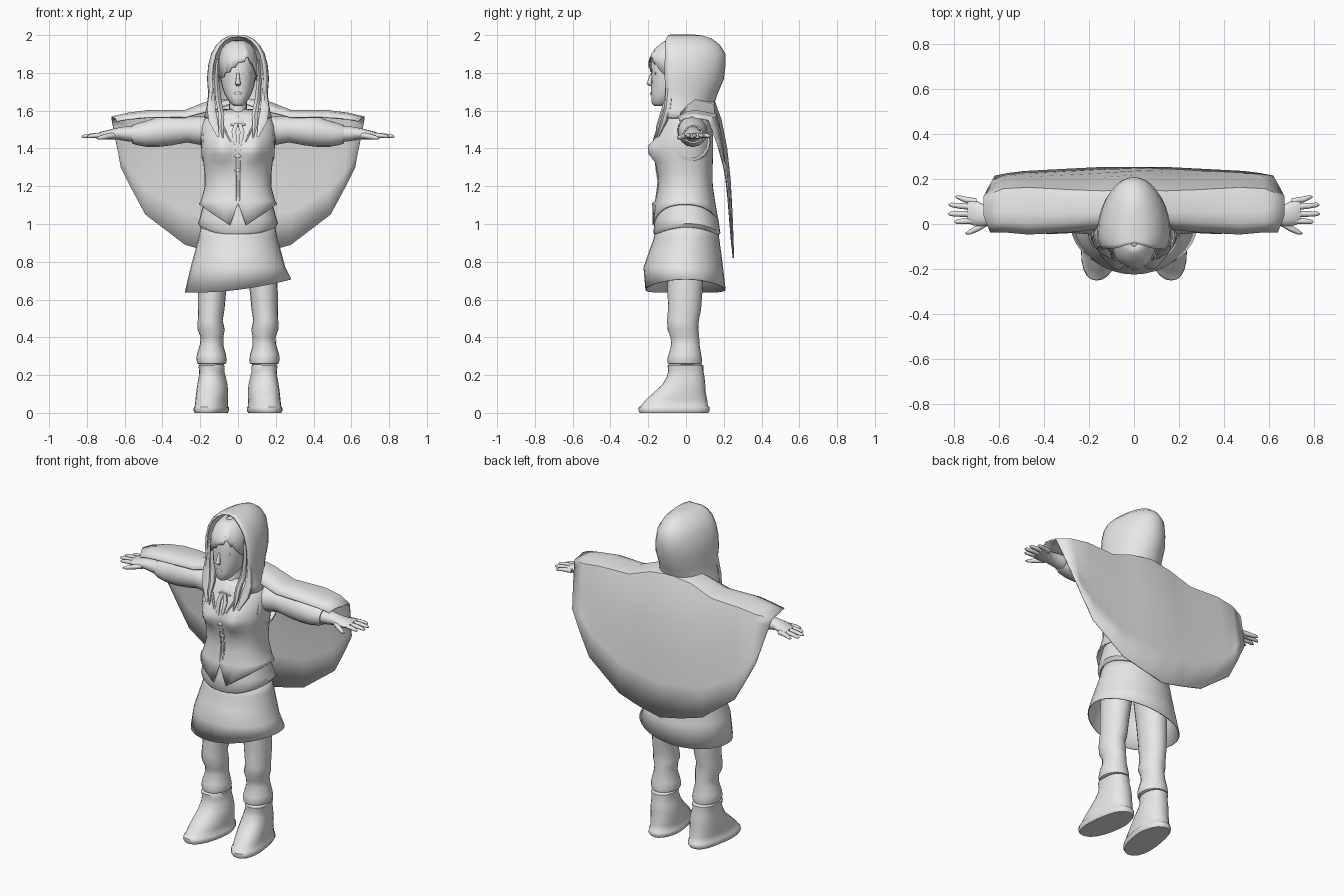
import bpy, bmesh, math
from mathutils import Vector

grey = bpy.data.materials.new("plain_grey")
grey.diffuse_color = (0.8, 0.8, 0.8, 1)


def loft(name, rings, closed=True, caps=True, mirror=False, thick=0.0, angle=50):
    """Skin a list of equally long point rows."""
    bm = bmesh.new()
    rows = [[bm.verts.new(p) for p in r] for r in rings]
    n = len(rows[0])
    for a, b in zip(rows, rows[1:]):
        for i in range(n if closed else n - 1):
            j = (i + 1) % n
            bm.faces.new((a[i], a[j], b[j], b[i]))
    if caps and closed:
        bm.faces.new(rows[0])
        bm.faces.new(rows[-1])
    bmesh.ops.remove_doubles(bm, verts=bm.verts, dist=0.0005)
    bmesh.ops.recalc_face_normals(bm, faces=bm.faces)
    me = bpy.data.meshes.new(name)
    bm.to_mesh(me)
    bm.free()
    me.materials.append(grey)
    ob = bpy.data.objects.new(name, me)
    bpy.context.collection.objects.link(ob)
    bpy.ops.object.select_all(action='DESELECT')
    ob.select_set(True)
    bpy.context.view_layer.objects.active = ob
    bpy.ops.object.shade_smooth_by_angle(angle=math.radians(angle))
    if thick:
        s = ob.modifiers.new("Thickness", 'SOLIDIFY')
        s.thickness, s.offset = thick, 0
    if mirror:
        ob.modifiers.new("Mirror", 'MIRROR')
    return ob


def spow(v, e):
    return math.copysign(abs(v) ** e, v)


def hring(z, w, yf, yb, cx=0.0, n=32, e=1.0):
    """Horizontal oval; z may be a function of x and y."""
    pts = []
    for i in range(n):
        a = 2 * math.pi * i / n - math.pi / 2
        x = cx + w * spow(math.cos(a), e)
        y = (yf + yb) / 2 + (yb - yf) / 2 * spow(math.sin(a), e)
        pts.append(Vector((x, y, z(x, y) if callable(z) else z)))
    return pts


def xring(x, y, z, ry, rz, n=16):
    """Oval across the x axis."""
    return [Vector((x, y + ry * math.cos(2 * math.pi * i / n),
                    z + rz * math.sin(2 * math.pi * i / n))) for i in range(n)]


def strand(name, pts, mirror=False, n=6):
    """Tapering lock through (x, y, z, half width, half depth)."""
    return loft(name, [hring(z, w, y - d, y + d, x, n) for x, y, z, w, d in pts], mirror=mirror)


# --- Head and neck
loft("head", [hring(*r, n=24, e=0.9) for r in [
    (1.625, .022, -.168, -.11), (1.64, .042, -.182, -.07), (1.68, .068, -.184, .02),
    (1.73, .086, -.184, .06), (1.78, .094, -.182, .09), (1.85, .095, -.185, .09),
    (1.90, .088, -.165, .08), (1.94, .070, -.135, .05), (1.965, .03, -.10, 0)]])
strand("nose", [(0, -.182, 1.80, .007, .005), (0, -.190, 1.765, .010, .011),
                (0, -.194, 1.742, .015, .015), (0, -.185, 1.730, .010, .008)], n=8)
strand("lips", [(0, -.184, 1.698, .012, .003), (0, -.185, 1.692, .022, .005),
                (0, -.184, 1.684, .012, .003)], n=8)
strand("eye", [(.042, -.162, 1.805, .012, .005), (.043, -.163, 1.797, .020, .008),
               (.042, -.162, 1.787, .012, .005)], True, 8)
loft("neck", [hring(1.48, .06, -.10, .05, n=16), hring(1.56, .05, -.09, .04, n=16),
              hring(1.70, .045, -.08, .04, n=16)])


# --- Hair: cap with a swept, jagged fringe, and long side locks
def fringe(x, y):
    if y > -.06:
        return 1.76
    drop = (.055 - x) * .75 if x < .055 else (x - .055) * 2.2
    return 1.895 - drop - .022 * ((x * 28) % 1)


loft("hair", [hring(*r, n=64, e=.9) for r in [
    (fringe, .103, -.196, .095), (lambda x, y: max(1.88, fringe(x, y) + .02), .099, -.190, .095),
    (1.925, .086, -.163, .08), (1.955, .06, -.13, .05), (1.972, .02, -.10, 0)]],
    caps=False, thick=.006)
strand("side_lock", [(.106, -.07, 1.87, .012, .025), (.112, -.082, 1.76, .014, .025),
                     (.104, -.092, 1.66, .018, .022), (.088, -.122, 1.58, .018, .018),
                     (.090, -.145, 1.52, .014, .012), (.080, -.160, 1.45, .003, .004)], True)

# --- Hood, an open shell around the head
hood = []
for z, w, yf, yb in [(1.56, .175, -.10, .10), (1.60, .165, -.105, .125), (1.65, .155, -.105, .148),
                     (1.70, .153, -.105, .165), (1.77, .158, -.11, .195), (1.84, .152, -.11, .203),
                     (1.90, .136, -.11, .203), (1.945, .110, -.11, .175), (1.975, .078, -.105, .135),
                     (1.992, .045, -.095, .085), (1.996, 0, -.085, .05)]:
    row = []
    for i in range(25):
        a = math.radians(-118 + 236 * i / 24)
        c = math.cos(a)
        row.append(Vector((w * math.sin(a), -.05 + ((yb + .05) * c if c > 0 else (-.05 - yf) * c / .4695), z)))
    hood.append(row)
loft("hood", hood, closed=False, thick=.012)
strand("hood_lapel", [(.130, -.080, 1.80, .012, .02), (.138, -.085, 1.70, .018, .022),
                      (.142, -.095, 1.61, .026, .022), (.130, -.118, 1.54, .028, .018),
                      (.105, -.150, 1.46, .006, .008)], True)

# --- Cape: over the arms, then hanging behind as a wide rounded sheet
columns = [  # front edge, ridge, back edge, hem
    [(0, .05, 1.65), (0, .10, 1.66), (0, .15, 1.65), (0, .25, .82)],
    [(.14, -.02, 1.60), (.14, .05, 1.655), (.14, .145, 1.63), (.14, .25, .85)],
    [(.28, -.035, 1.565), (.28, .05, 1.60), (.28, .15, 1.58), (.28, .243, .89)],
    [(.47, -.045, 1.565), (.47, .05, 1.60), (.47, .16, 1.58), (.49, .232, 1.05)],
    [(.58, -.035, 1.555), (.585, .055, 1.585), (.58, .155, 1.565), (.56, .223, 1.18)],
    [(.64, -.035, 1.545), (.67, .04, 1.565), (.668, .12, 1.55), (.62, .212, 1.30)]]
cape = []
for col in columns:
    f, r, b, h = map(Vector, col)
    bulge = .035 * (1 - f.x / .66)
    hang = [b.lerp(h, t) + Vector((0, bulge * math.sin(math.pi * t ** .7), 0))
            for t in (0, .12, .3, .5, .75, 1)]
    cape.append([f, f.lerp(r, .5) + Vector((0, 0, .008)), r] + hang)
left = [[Vector((-p.x, p.y, p.z)) for p in c] for c in cape[:0:-1]]
loft("cape", left + cape, closed=False, thick=.008, angle=35)


# --- Vest with pointed front hem
def vest_hem(x, y):
    ax = abs(x)
    if y > 0:
        return 1.03 + .07 * (ax / .2) ** 2
    return 1.11 - ax / .03 * .125 if ax < .03 else .985 + (ax - .03) / .17 * .115


vest = [hring(*r, n=40, e=.85) for r in [
    (vest_hem, .205, -.175, .165), (1.12, .193, -.160, .150), (1.20, .172, -.142, .138),
    (1.27, .173, -.147, .136), (1.33, .180, -.158, .138), (1.37, .186, -.166, .14),
    (1.41, .192, -.166, .14), (1.46, .196, -.148, .14), (1.52, .192, -.125, .13),
    (1.57, .165, -.105, .115), (1.605, .08, -.07, .08)]]
for row in vest[2:]:  # bust
    for p in row:
        if p.y < 0:
            p.y -= .046 * math.exp(-((abs(p.x) - .085) / .05) ** 2 - ((p.z - 1.395) / .055) ** 2)
loft("vest", vest, caps=False, thick=.008)
loft("armhole_trim", [xring(.15, .025, 1.435, .105, .105), xring(.186, .025, 1.435, .103, .103),
                      xring(.192, .025, 1.44, .088, .09)], caps=False, mirror=True)
strand("vest_edge", [(.010, -.158, 1.12, .005, .006), (.010, -.145, 1.22, .005, .006),
                     (.010, -.158, 1.32, .005, .006), (.014, -.172, 1.39, .006, .006),
                     (.045, -.165, 1.45, .007, .007), (.080, -.135, 1.52, .007, .007)], True)
for k, (z, y) in enumerate([(1.36, -.17), (1.285, -.152)]):
    strand(f"toggle_{k}", [(0, y, z - .01, .010, .006), (0, y, z, .022, .010),
                           (0, y, z + .01, .010, .006)], n=8)

# --- Collar and neck cord
loft("collar", [hring(1.52, .085, -.135, .07, n=20), hring(1.55, .072, -.115, .06, n=20),
                hring(1.575, .058, -.10, .05, n=20)], caps=False, thick=.012)
strand("neck_cord", [(.008, -.138, 1.535, .012, .01), (.022, -.152, 1.49, .014, .009),
                     (.016, -.172, 1.43, .010, .007), (.01, -.174, 1.41, .003, .003)], True)

# --- Shirt tail and skirt
loft("shirt_tail", [hring(lambda x, y: .938 + .045 * (x / .2) ** 2, .198, -.16, .17, n=32, e=.9),
                    hring(lambda x, y: .952 + .045 * (x / .2) ** 2, .212, -.172, .182, n=32, e=.9),
                    hring(1.03, .203, -.168, .170, n=32, e=.9),
                    hring(1.12, .180, -.145, .140, n=32, e=.9)])
loft("skirt", [hring(1.0, .190, -.155, .162), hring(.93, .205, -.166, .172),
               hring(.85, .226, -.194, .183), hring(.77, .248, -.222, .193),
               hring(lambda x, y: .652 + .035 * x / .28 + .02 * (x / .28) ** 2, .279, -.212, .207)],
     caps=False, thick=.006)

# --- Arms: sleeve, forearm and hand
loft("sleeve", [xring(*r) for r in [
    (.12, .03, 1.485, .08, .08), (.20, .03, 1.495, .076, .076), (.27, .03, 1.500, .070, .068),
    (.35, .032, 1.495, .076, .078), (.42, .035, 1.488, .078, .080), (.49, .037, 1.477, .070, .068),
    (.54, .038, 1.475, .060, .056), (.56, .038, 1.475, .052, .048)]], mirror=True)
loft("hand", [xring(*r, n=12) for r in [
    (.53, .038, 1.475, .048, .044), (.60, .038, 1.478, .045, .038), (.645, .038, 1.478, .042, .030),
    (.68, .040, 1.474, .052, .026), (.72, .055, 1.470, .060, .020), (.74, .060, 1.468, .054, .014)]],
     mirror=True)
for name, y0, y1, tip in [("index", .015, .010, .800), ("middle", .045, .045, .828),
                          ("ring", .075, .085, .825), ("little", .100, .120, .795)]:
    loft(name + "_finger", [xring(.70, y0, 1.470, .014, .014, 8),
                            xring((.70 + tip) / 2 + .01, (y0 + y1) / 2, 1.468, .013, .012, 8),
                            xring(tip - .012, y1, 1.464, .010, .009, 8),
                            xring(tip, y1, 1.462, .003, .003, 8)], mirror=True)
loft("thumb", [xring(.65, .015, 1.470, .022, .018, 8), xring(.69, -.015, 1.464, .016, .015, 8),
               xring(.73, -.036, 1.457, .012, .011, 8), xring(.75, -.042, 1.453, .003, .003, 8)],
     mirror=True)

# --- Legs with gathered leggings
loft("leg", [hring(z, w, yf, yb, cx, 20) for z, cx, w, yf, yb in [
    (.95, .10, .085, -.10, .10), (.75, .128, .080, -.10, .095), (.62, .138, .073, -.097, .085),
    (.55, .141, .070, -.095, .080), (.49, .147, .066, -.100, .068), (.44, .142, .072, -.098, .066),
    (.40, .138, .060, -.082, .070), (.36, .140, .062, -.078, .072), (.31, .141, .077, -.092, .080),
    (.28, .140, .080, -.100, .086), (.262, .139, .076, -.096, .084), (.255, .139, .06, -.08, .07)]],
     mirror=True)

# --- Boots, toes turned slightly out
boot = [hring(z, w, yf, yb, cx, 24, .9) for z, cx, w, yf, yb in [
    (0, .133, .083, -.245, .118), (.012, .133, .090, -.252, .126), (.03, .133, .088, -.250, .124),
    (.036, .133, .083, -.240, .116), (.07, .132, .083, -.212, .112), (.11, .132, .082, -.168, .104),
    (.15, .133, .079, -.125, .102), (.19, .135, .071, -.102, .098), (.22, .138, .066, -.094, .092),
    (.25, .139, .069, -.098, .092), (.258, .139, .06, -.09, .08)]]
for row in boot:
    for p in row:
        p.x -= .13 * min(p.y, 0)
loft("boot", boot, mirror=True)
